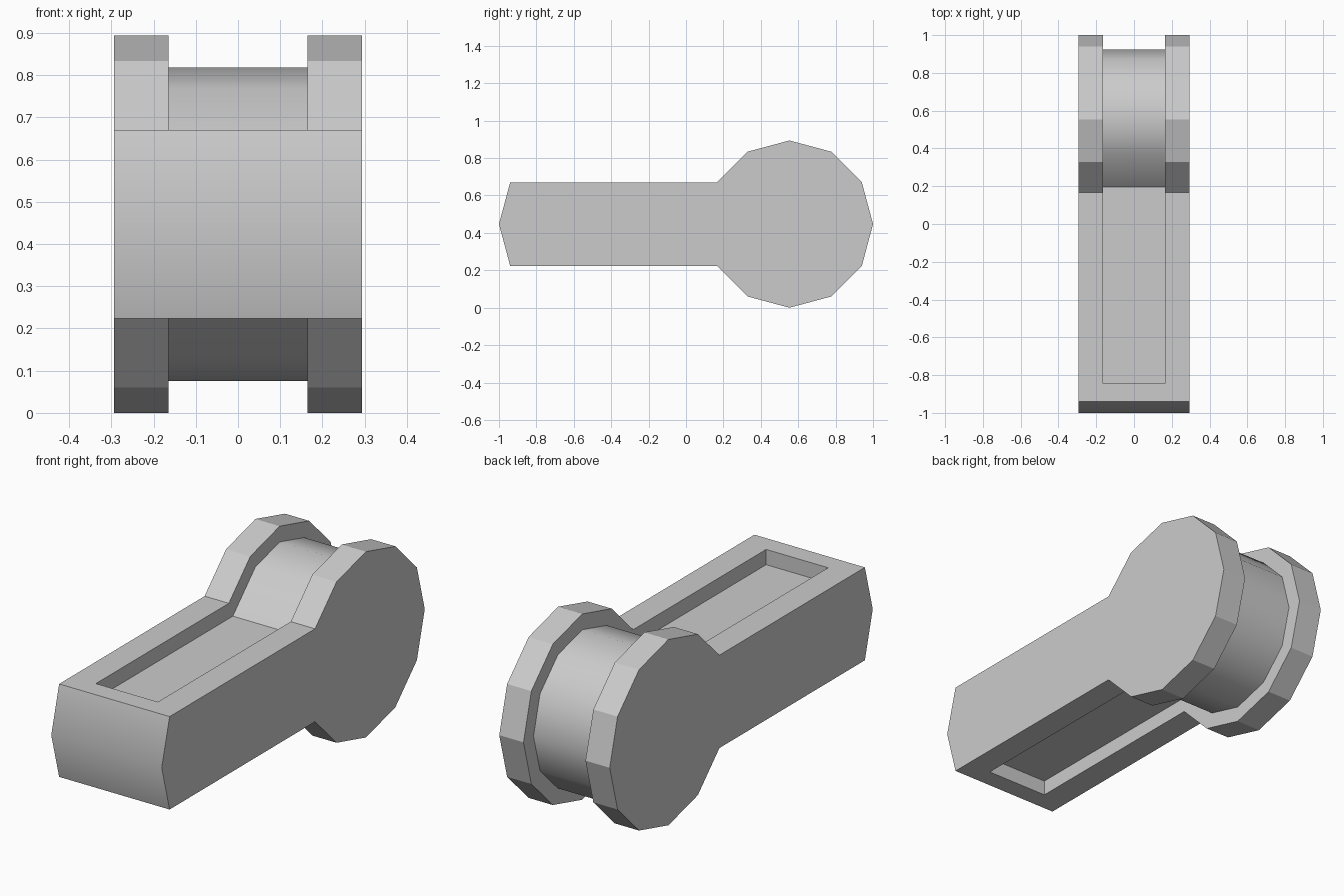
import bpy, bmesh
from math import sin, cos, radians, tan

if "Cube" in bpy.data.objects:
    bpy.data.objects.remove(bpy.data.objects["Cube"])

R, CY, CZ = 0.447, 0.553, 0.447      # round head radius and centre
W, G = 0.294, 0.165                  # half width, half groove width
D = 0.0735                           # groove depth
r = R - D / cos(radians(15))         # groove floor radius
H = R * sin(radians(30))             # bar half height
END, SHOULDER = -0.845, -0.94        # groove end, start of nose


def head(radius, start):
    return [(CY + radius * cos(radians(a)), CZ + radius * sin(radians(a)))
            for a in range(start, -start - 1, -30)]


# Matching outer and groove-floor profiles, top of bar round to bottom
outer = [(END, CZ + H)] + head(R, 150) + [(END, CZ - H)]
floor_h = H - D
neck = CY - r * cos(radians(30)) - (r * sin(radians(30)) - floor_h)
inner = ([(END, CZ + floor_h), (neck, CZ + floor_h)] + head(r, 120)
         + [(neck, CZ - floor_h), (END, CZ - floor_h)])
nose = [(SHOULDER, CZ - H), (-1.0, CZ), (SHOULDER, CZ + H)]

bm = bmesh.new()


def vert(x, p):
    return bm.verts.new((x, p[0], p[1]))


# Grooved cross-section swept around the profile
rows = [[vert(-W, o), vert(-G, o), vert(-G, i), vert(G, i), vert(G, o), vert(W, o)]
        for o, i in zip(outer, inner)]
for k, (a, b) in enumerate(zip(rows, rows[1:])):
    for j in range(5):
        f = bm.faces.new((a[j], a[j + 1], b[j + 1], b[j]))
        f.smooth = j == 2 and 0 < k < len(rows) - 2

# Groove end walls
for s in (rows[0], rows[-1]):
    bm.faces.new(s[1:5])

# Nose, with flat bar ends leading to it
tips = [(vert(-W, p), vert(W, p)) for p in nose]
for a, b in zip(tips, tips[1:]):
    bm.faces.new((a[0], a[1], b[1], b[0])).smooth = True
for s, t in ((rows[-1], tips[0]), (rows[0], tips[-1])):
    bm.faces.new((s[0], s[1], s[4], s[5], t[1], t[0]))

# Flat side cheeks
for col, side in ((0, 0), (5, 1)):
    bm.faces.new([s[col] for s in rows] + [t[side] for t in tips])

bmesh.ops.recalc_face_normals(bm, faces=bm.faces[:])
for e in bm.edges:
    e.smooth = e.calc_face_angle(0) < radians(35)

mesh = bpy.data.meshes.new("grooved_lever")
bm.to_mesh(mesh)
bm.free()
bpy.context.collection.objects.link(bpy.data.objects.new("grooved_lever", mesh))
